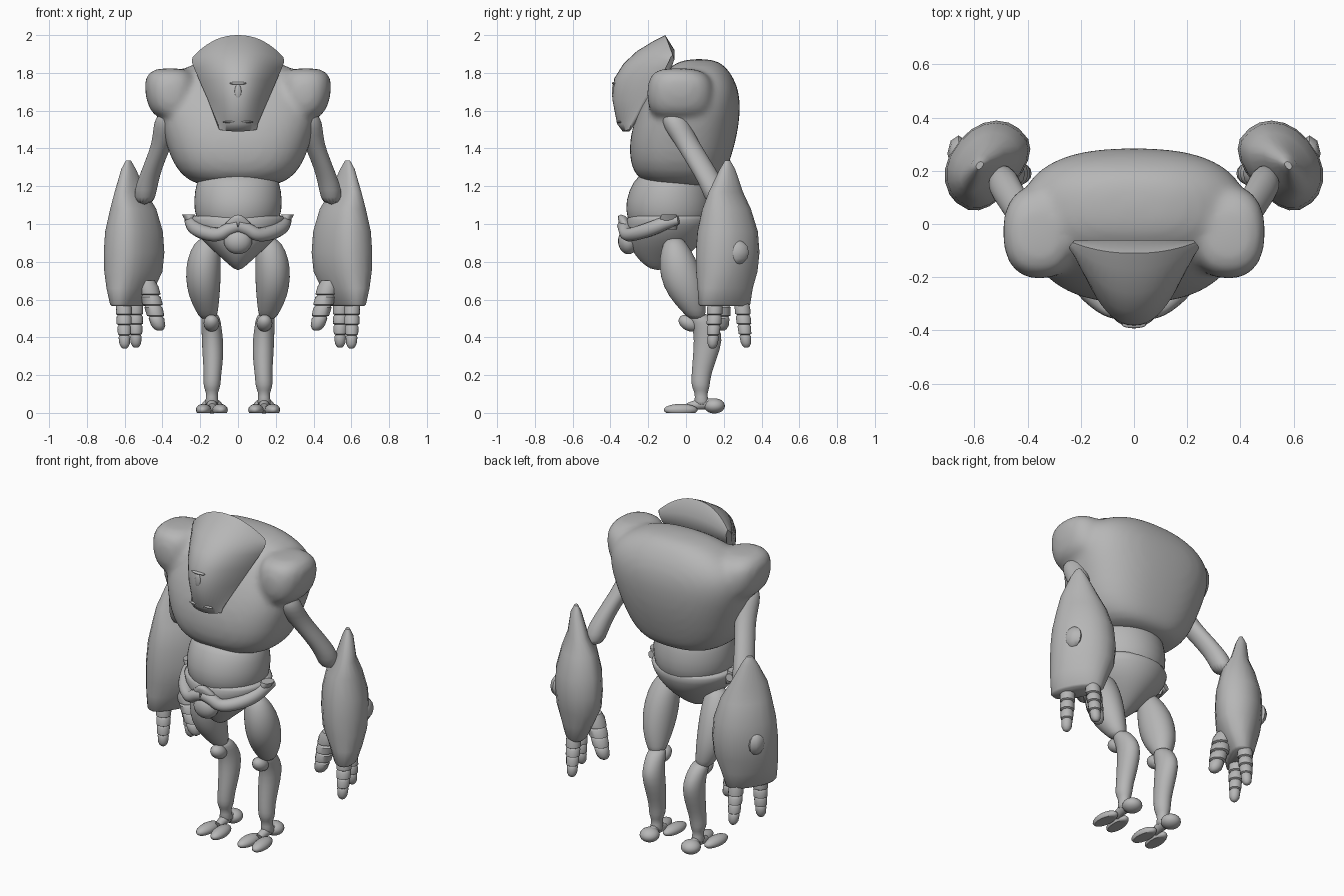
import bpy, bmesh, math
from mathutils import Matrix, Vector, Euler

if "Cube" in bpy.data.objects:
    bpy.data.objects.remove(bpy.data.objects["Cube"])

grey = bpy.data.materials.new("plain_grey")
grey.diffuse_color = (0.47, 0.47, 0.47, 1)
grey.use_nodes = True
grey.node_tree.nodes["Principled BSDF"].inputs["Base Color"].default_value = grey.diffuse_color


def finish(name, bm, mirror=False, subsurf=0, angle=50):
    """Turn a bmesh into a shaded, optionally mirrored object."""
    bmesh.ops.recalc_face_normals(bm, faces=bm.faces)
    me = bpy.data.meshes.new(name)
    bm.to_mesh(me)
    bm.free()
    me.materials.append(grey)
    ob = bpy.data.objects.new(name, me)
    bpy.context.collection.objects.link(ob)
    bpy.ops.object.select_all(action='DESELECT')
    ob.select_set(True)
    bpy.context.view_layer.objects.active = ob
    if subsurf:
        bpy.ops.object.shade_smooth()
        ob.modifiers.new("subsurf", 'SUBSURF').levels = subsurf
        ob.modifiers["subsurf"].render_levels = subsurf
    else:
        bpy.ops.object.shade_smooth_by_angle(angle=math.radians(angle))
    if mirror:
        ob.modifiers.new("mirror", 'MIRROR').use_mirror_merge = False
    return ob


def skin(bm, rings):
    """Bridge closed rings of points and cap both ends."""
    loops = [[bm.verts.new(p) for p in r] for r in rings]
    n = len(loops[0])
    for a, b in zip(loops, loops[1:]):
        for i in range(n):
            j = (i + 1) % n
            bm.faces.new((a[i], a[j], b[j], b[i]))
    bm.faces.new(loops[0][::-1])
    bm.faces.new(loops[-1])


def limb(name, sections, n=20, power=2.0, mirror=False, subsurf=1, angle=50):
    """Stack horizontal superellipses given as (x, y, z, rx, ry)."""
    rings = []
    for x, y, z, rx, ry in sections:
        ring = []
        for i in range(n):
            a = 2 * math.pi * i / n
            c, s = math.cos(a), math.sin(a)
            ring.append((x + rx * math.copysign(abs(c) ** (2 / power), c),
                         y + ry * math.copysign(abs(s) ** (2 / power), s), z))
        rings.append(ring)
    bm = bmesh.new()
    skin(bm, rings)
    return finish(name, bm, mirror, subsurf, angle)


def ball(name, centre, radii, rot=(0, 0, 0), mirror=False, u=20, v=12, flat=False):
    """Ellipsoid; flat=True flattens its underside."""
    bm = bmesh.new()
    bmesh.ops.create_uvsphere(bm, u_segments=u, v_segments=v, radius=1)
    if flat:
        for vert in bm.verts:
            vert.co.z = max(vert.co.z, -0.5)
    m = Matrix.LocRotScale(Vector(centre), Euler(rot), Vector(radii))
    bmesh.ops.transform(bm, matrix=m, verts=bm.verts)
    return finish(name, bm, mirror)


def tube(name, points, mirror=False):
    """Rounded tube along points given as (x, y, z, radius)."""
    cu = bpy.data.curves.new(name, 'CURVE')
    cu.dimensions = '3D'
    cu.bevel_depth = 1
    cu.bevel_resolution = 3
    cu.use_fill_caps = True
    sp = cu.splines.new('NURBS')
    sp.points.add(len(points) - 1)
    for p, (x, y, z, r) in zip(sp.points, points):
        p.co = (x, y, z, 1)
        p.radius = r
    sp.use_endpoint_u = True
    sp.order_u = 3
    sp.resolution_u = 5
    tmp = bpy.data.objects.new("tmp", cu)
    bpy.context.collection.objects.link(tmp)
    bpy.context.view_layer.update()
    bm = bmesh.new()
    bm.from_mesh(tmp.to_mesh())
    tmp.to_mesh_clear()
    bpy.data.objects.remove(tmp)
    return finish(name, bm, mirror)


# Chest and shoulders, melted into one smooth body
chest = limb("chest", [
    (0, 0, 1.195, .17, .14), (0, -.03, 1.23, .275, .225), (0, -.035, 1.32, .35, .265),
    (0, -.017, 1.45, .39, .286), (0, .012, 1.58, .43, .277), (0, .04, 1.69, .435, .247),
    (0, .055, 1.78, .38, .197), (0, .065, 1.845, .25, .137), (0, .07, 1.875, .12, .07)],
    n=28, power=2.5)
shoulder = limb("shoulder", [
    (.33, -.03, 1.555, .10, .14), (.35, -.03, 1.61, .125, .17), (.355, -.03, 1.69, .14, .183),
    (.357, -.03, 1.77, .14, .17), (.357, -.04, 1.81, .11, .13), (.36, -.04, 1.825, .06, .07)],
    power=2.4, mirror=True)
chest.select_set(True)
bpy.context.view_layer.objects.active = chest
bpy.ops.object.convert(target='MESH')
bpy.ops.object.join()
chest = bpy.context.view_layer.objects.active
melt = chest.modifiers.new("melt", 'REMESH')
melt.mode, melt.voxel_size, melt.use_smooth_shade = 'VOXEL', .018, True
relax = chest.modifiers.new("relax", 'SMOOTH')
relax.factor, relax.iterations = .5, 10

# Head: wedge profile (half width, edge y, edge z, centre y, centre z) swept across
profile = [
    (.10, -.30, 1.50, -.335, 1.49), (.105, -.29, 1.53, -.365, 1.53), (.16, -.22, 1.66, -.39, 1.66),
    (.20, -.16, 1.75, -.38, 1.77), (.23, -.11, 1.82, -.33, 1.85), (.245, -.09, 1.86, -.26, 1.915),
    (.24, -.08, 1.885, -.17, 1.97), (.23, -.07, 1.895, -.11, 2.0), (.225, -.062, 1.87, -.06, 1.92),
    (.215, -.08, 1.82, -.08, 1.83), (.15, -.19, 1.66, -.19, 1.66), (.09, -.29, 1.50, -.30, 1.49)]
rings = []
for k in range(25):
    u = math.sin(math.pi * (k / 24 - .5))
    b = 1 - abs(u) ** 2.2
    rings.append([(w * u, ye + (yc - ye) * b, ze + (zc - ze) * b)
                  for w, ye, ze, yc, zc in profile])
bm = bmesh.new()
skin(bm, rings)
finish("head", bm, angle=65)
ball("brow", (0, -.38, 1.745), (.045, .012, .008))
ball("nose", (0, -.383, 1.70), (.018, .010, .04))
ball("lip", (0, -.352, 1.54), (.08, .014, .008))

# Belly, pelvis and belt
limb("belly", [
    (0, -.07, 1.28, .19, .16), (0, -.08, 1.23, .22, .20), (0, -.09, 1.12, .24, .235),
    (0, -.09, 1.03, .225, .225), (0, -.09, .95, .19, .19)], n=24)
limb("pelvis", [
    (0, -.09, 1.05, .245, .215), (0, -.09, 1.035, .262, .228), (0, -.10, .95, .225, .22),
    (0, -.12, .87, .145, .175), (0, -.14, .80, .065, .105), (0, -.15, .755, .015, .03)], n=24)
tube("belt", [
    (.262, -.04, 1.02, .022), (.25, -.10, 1.01, .036), (.225, -.18, .975, .04),
    (.17, -.26, .95, .038), (.10, -.315, .94, .036), (.05, -.325, .975, .035),
    (0, -.33, .99, .035)], mirror=True)
limb("hip_horn", [
    (.235, -.09, .97, .015, .04), (.25, -.09, 1.02, .03, .05), (.262, -.09, 1.05, .035, .04)],
    n=12, mirror=True, subsurf=0)
limb("belt_peak", [
    (0, -.31, .96, .10, .03), (0, -.325, 1.01, .07, .035), (0, -.345, 1.052, .015, .02)], n=12)
ball("buckle", (0, -.305, .91), (.075, .055, .07))

# Legs
limb("thigh", [
    (.155, -.06, .93, .035, .035), (.165, -.06, .90, .068, .062), (.18, -.045, .82, .09, .098),
    (.185, -.025, .72, .095, .114), (.18, .005, .62, .084, .103), (.165, .04, .54, .06, .065),
    (.155, .06, .49, .04, .04)], mirror=True)
limb("shin", [
    (.148, .06, .53, .035, .04), (.145, .075, .505, .052, .062), (.14, .105, .45, .054, .072),
    (.135, .12, .39, .058, .078), (.132, .10, .29, .056, .065), (.135, .08, .20, .046, .052),
    (.138, .077, .145, .047, .05), (.138, .08, .118, .036, .04), (.138, .08, .09, .028, .03),
    (.138, .085, .03, .045, .05)], n=16, mirror=True)
ball("kneecap", (.14, .015, .475), (.042, .058, .04), rot=(-.5, 0, 0), mirror=True)
ball("inner_toe", (.095, -.028, .016), (.041, .09, .032), rot=(0, 0, -.08), mirror=True, flat=True)
ball("outer_toe", (.182, -.028, .016), (.041, .09, .032), rot=(0, 0, .08), mirror=True, flat=True)
ball("heel", (.138, .15, .037), (.055, .056, .04), mirror=True)
tube("foot_bridge", [
    (.138, .15, .045, .03), (.138, .08, .055, .032), (.138, .01, .03, .022)], mirror=True)

# Arms
limb("upper_arm", [
    (.355, -.075, 1.60, .045, .05), (.372, -.06, 1.56, .068, .07), (.38, -.045, 1.51, .07, .075),
    (.40, .005, 1.43, .056, .068), (.437, .06, 1.34, .053, .068), (.47, .115, 1.25, .055, .068),
    (.49, .15, 1.18, .062, .068), (.497, .17, 1.10, .05, .06)], n=16, mirror=True)

# Forearm: domed outward and back, flatter on the side facing the body
rings = []
for x, y, z, out, back, half, turn in [
        (.58, .22, 1.335, .012, .010, .016, 40), (.58, .22, 1.29, .032, .03, .045, 40),
        (.57, .212, 1.17, .06, .05, .105, 40), (.555, .215, 1.08, .105, .09, .14, 40),
        (.55, .22, .96, .137, .115, .172, 40), (.55, .22, .85, .142, .12, .182, 40),
        (.555, .217, .75, .13, .115, .178, 40), (.57, .21, .66, .10, .09, .162, 36),
        (.58, .205, .575, .07, .065, .15, 30), (.58, .205, .565, .06, .055, .14, 30)]:
    ring = []
    t = math.radians(turn)
    for i in range(20):
        a = 2 * math.pi * i / 20
        c, s = math.cos(a), math.sin(a)
        lx = out * c if c > 0 else -back * abs(c) ** .7
        ly = half * math.copysign(abs(s) ** .9, s)
        ring.append((x + lx * math.cos(t) - ly * math.sin(t),
                     y + lx * math.sin(t) + ly * math.cos(t), z))
    rings.append(ring)
bm = bmesh.new()
skin(bm, rings)
finish("forearm", bm, mirror=True, angle=50)
ball("forearm_stud", (.66, .265, .85), (.042, .068, .068), mirror=True, u=8, v=6)

# Fingers: stepped segments along a straight axis, (position, radius)
steps = [(0, .8), (.12, 1), (.27, 1), (.29, .78), (.33, .95), (.48, .95), (.50, .72), (.54, .86),
         (.70, .82), (.72, .62), (.76, .74), (.9, .66), (.97, .45), (1, .2)]
for name, a, b, r in [("front_finger", (.605, .155, .59), (.60, .14, .34), .042),
                      ("rear_finger", (.545, .295, .59), (.54, .32, .345), .042),
                      ("thumb", (.485, .19, .70), (.415, .19, .435), .056)]:
    a, b = Vector(a), Vector(b)
    limb(name, [(*a.lerp(b, t), r * s, r * s) for t, s in steps], n=14,
         mirror=True, subsurf=0, angle=40)
